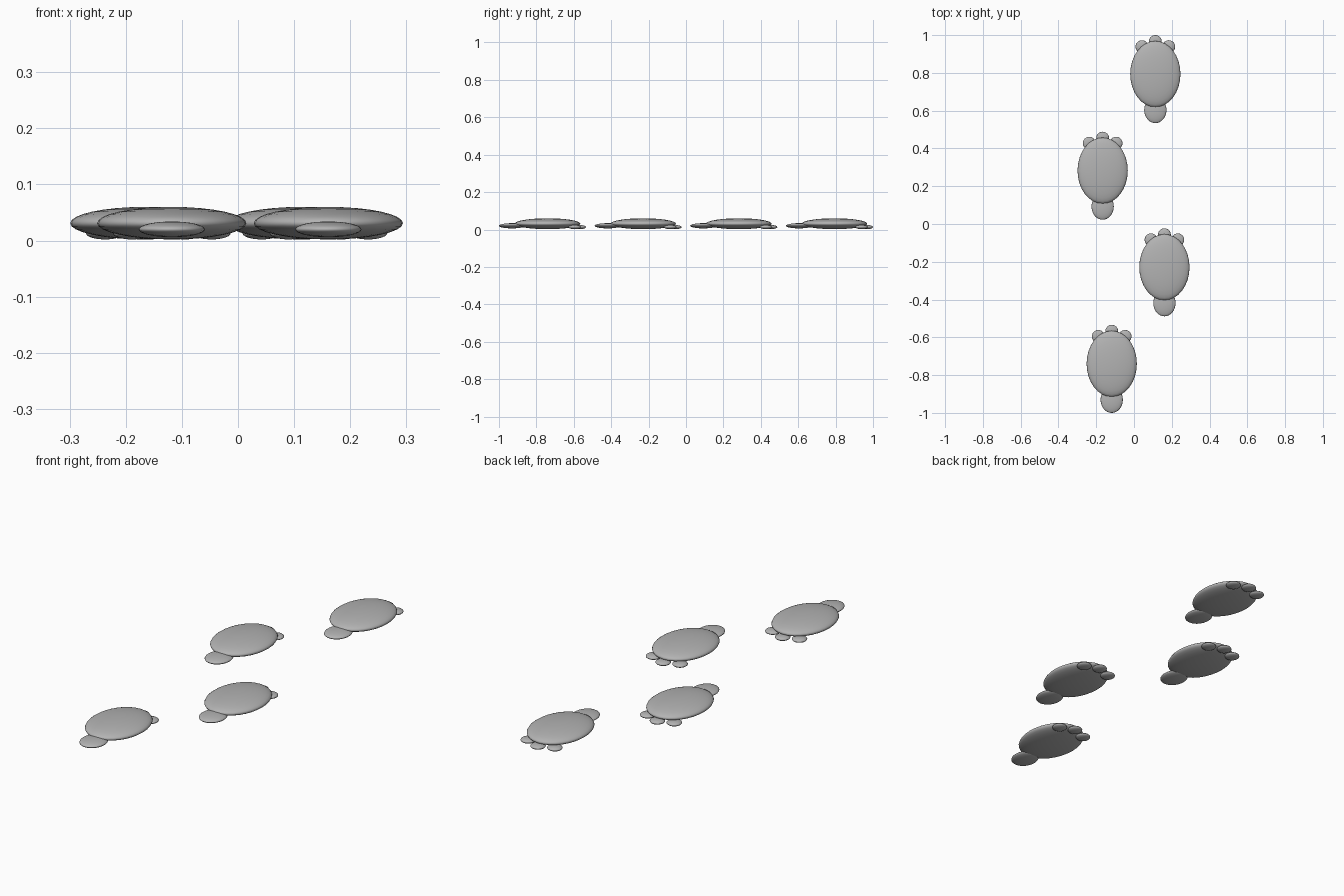
import bpy

if "Cube" in bpy.data.objects:
    bpy.data.objects.remove(bpy.data.objects["Cube"])

grey = bpy.data.materials.new("stone_grey")
grey.diffuse_color = (0.45, 0.45, 0.45, 1)
grey.use_nodes = True
grey.node_tree.nodes["Principled BSDF"].inputs["Base Color"].default_value = grey.diffuse_color


def ellipsoid(name, loc, radii, segments=32, rings=16):
    bpy.ops.mesh.primitive_uv_sphere_add(segments=segments, ring_count=rings, radius=1, location=loc)
    ob = bpy.context.object
    ob.name = name
    ob.scale = radii
    bpy.ops.object.transform_apply(location=False, rotation=False, scale=True)
    bpy.ops.object.shade_smooth()
    ob.data.materials.append(grey)
    return ob


def footprint(tag, x, y):
    # broad sole pad
    ellipsoid(f"sole_{tag}", (x, y, 0.031), (0.133, 0.175, 0.029))
    # heel at the back of the step
    ellipsoid(f"heel_{tag}", (x, y - 0.19, 0.02), (0.059, 0.07, 0.014))
    # three toes, the middle one further forward
    for i, (dx, dy) in enumerate([(-0.071, 0.145), (0, 0.172), (0.071, 0.145)]):
        ellipsoid(f"toe_{tag}_{i + 1}", (x + dx, y + dy, 0.013), (0.034, 0.034, 0.011), 24, 12)


# four staggered steps along y
for n, x in enumerate([-0.118, 0.161, -0.166, 0.113]):
    footprint(n + 1, x, -0.74 + 0.5113 * n)
